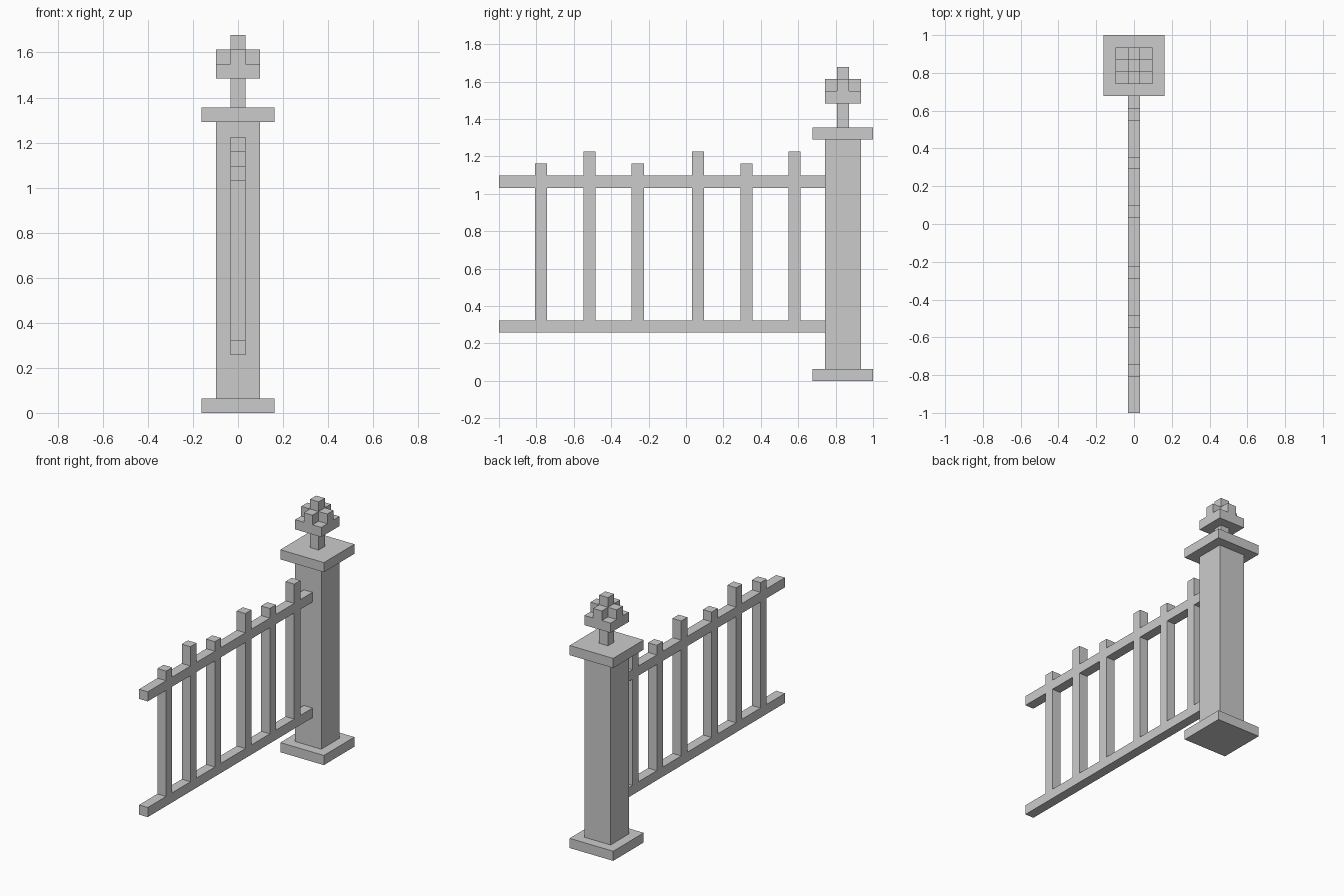
import bpy, bmesh
from mathutils import Vector

if "Cube" in bpy.data.objects:
    bpy.data.objects.remove(bpy.data.objects["Cube"])

U = 2 / 31            # block size: the whole model sits on this grid
POST_Y = 1 - 2.5 * U  # centre line of the post


def boxes(name, parts):
    """One object from boxes given as (centre, size)."""
    bm = bmesh.new()
    for centre, size in parts:
        verts = bmesh.ops.create_cube(bm, size=1)["verts"]
        bmesh.ops.scale(bm, vec=Vector(size), verts=verts)
        bmesh.ops.translate(bm, vec=Vector(centre), verts=verts)
    mesh = bpy.data.meshes.new(name)
    bm.to_mesh(mesh)
    bm.free()
    obj = bpy.data.objects.new(name, mesh)
    bpy.context.collection.objects.link(obj)
    return obj


def post_block(width, z0, z1):
    """Square block on the post axis, in grid units."""
    return (0, POST_Y, (z0 + z1) / 2 * U), (width * U, width * U, (z1 - z0) * U)


def fence_bar(y0, y1, z0, z1):
    """Bar in the fence plane, in grid units counted from the free end."""
    return ((0, -1 + (y0 + y1) / 2 * U, (z0 + z1) / 2 * U),
            (U, (y1 - y0) * U, (z1 - z0) * U))


# Post: foot, shaft and cap
boxes("post_base", [post_block(5, 0, 1)])
boxes("post_shaft", [post_block(3, 1, 20)])
boxes("post_cap", [post_block(5, 20, 21)])

# Finial: stem, square plate, four blocks around a taller centre block
boxes("finial_stem", [post_block(1, 21, 23)])
boxes("finial_plate", [post_block(3, 23, 24)])
boxes("finial_top", [post_block(1, 24, 26)])
for i, (dx, dy) in enumerate([(1, 0), (-1, 0), (0, 1), (0, -1)]):
    boxes(f"finial_block_{i + 1}",
          [((dx * U, POST_Y + dy * U, 24.5 * U), (U, U, U))])

# Rails running from the free end to the post
boxes("lower_rail", [fence_bar(0, 27, 4, 5)])
boxes("upper_rail", [fence_bar(0, 27, 16, 17)])

# Pickets: bar between the rails plus a tip above, short and tall in turn
for i, y in enumerate([3, 7, 11, 16, 20, 24]):
    tip = 18 + i % 2
    boxes(f"picket_{i + 1}",
          [fence_bar(y, y + 1, 5, 16), fence_bar(y, y + 1, 17, tip)])
